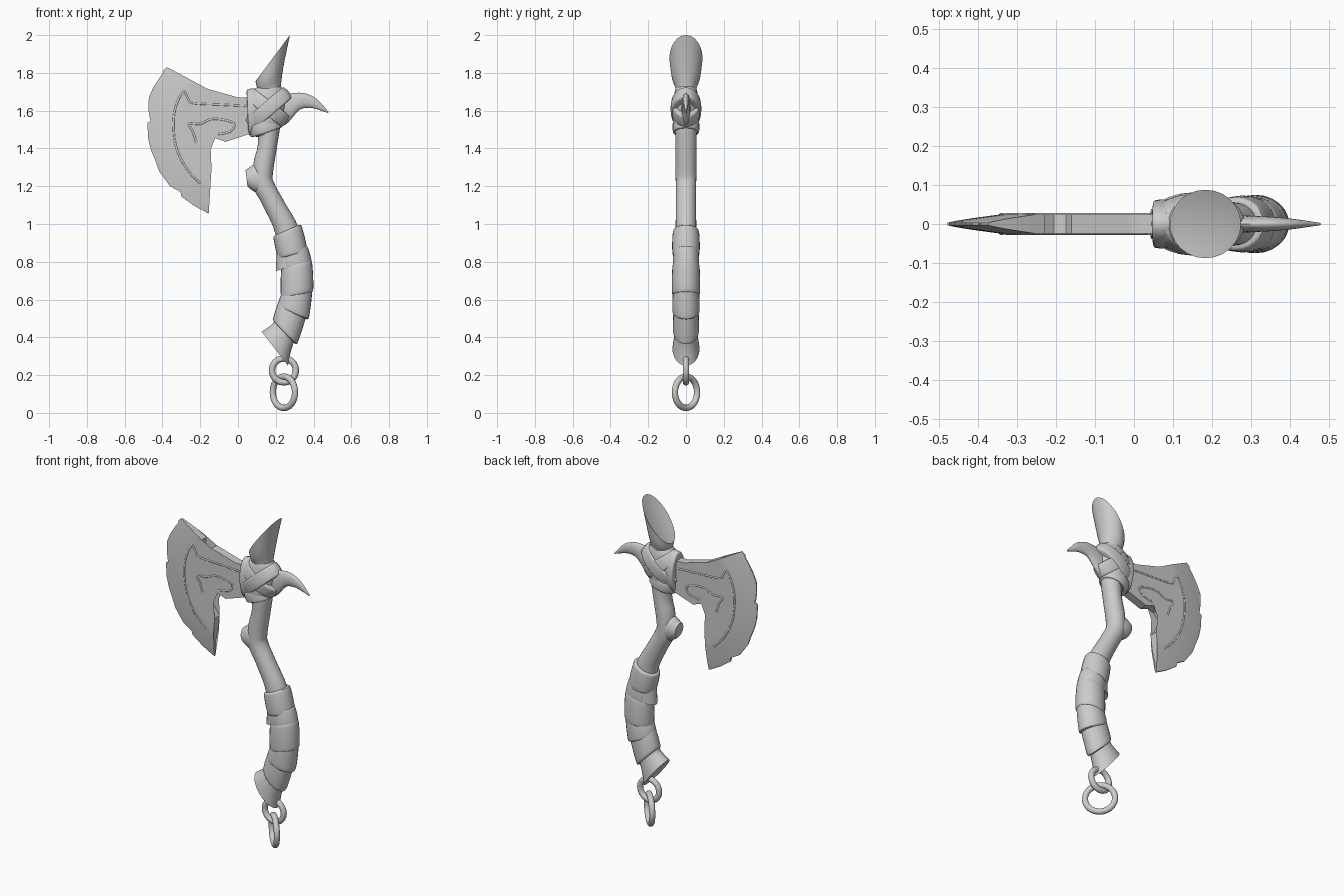
import bpy, bmesh, math
from mathutils import Vector

cube = bpy.data.objects.get("Cube")
if cube:
    bpy.data.objects.remove(cube)

grey = bpy.data.materials.new("plain_grey")
grey.use_nodes = True
grey.diffuse_color = (0.6, 0.6, 0.6, 1)
grey.node_tree.nodes["Principled BSDF"].inputs["Base Color"].default_value = (0.6, 0.6, 0.6, 1)


def finish(obj, angle=40):
    obj.data.materials.append(grey)
    bpy.ops.object.select_all(action='DESELECT')
    obj.select_set(True)
    bpy.context.view_layer.objects.active = obj
    bpy.ops.object.shade_smooth_by_angle(angle=math.radians(angle))
    return obj


def from_bmesh(name, bm, angle=40):
    bmesh.ops.recalc_face_normals(bm, faces=bm.faces[:])
    mesh = bpy.data.meshes.new(name)
    bm.to_mesh(mesh)
    bm.free()
    obj = bpy.data.objects.new(name, mesh)
    bpy.context.collection.objects.link(obj)
    return finish(obj, angle)


def catmull(rows, steps):
    """Smoothly interpolate rows of numbers."""
    out = []
    for i in range(len(rows) - 1):
        p = [Vector(rows[max(0, min(len(rows) - 1, i + k))]) for k in (-1, 0, 1, 2)]
        for s in range(steps):
            t = s / steps
            out.append(0.5 * (2 * p[1] + (p[2] - p[0]) * t
                              + (2 * p[0] - 5 * p[1] + 4 * p[2] - p[3]) * t * t
                              + (3 * p[1] - p[0] - 3 * p[2] + p[3]) * t ** 3))
    return out + [Vector(rows[-1])]


def loft(name, rows, steps=4, sides=24, dish=0):
    """Skin elliptical rings; each row is x1, z1, x2, z2 of the ring's ends and its half depth."""
    bm = bmesh.new()
    rows = catmull([tuple(r) for r in rows], steps)
    if dish:
        # sink the cut face at the last ring towards the ring before it
        x1, z1, x2, z2, d = rows[-1]
        sx, sz = (Vector((z2 - z1, x1 - x2)).normalized() * dish)
        mx, mz = (x1 + x2) / 2 + sx, (z1 + z2) / 2 + sz
        for k in (0.88, 0.5):
            rows.append(Vector((mx + (x1 - mx) * k, mz + (z1 - mz) * k,
                                mx + (x2 - mx) * k, mz + (z2 - mz) * k, d * k)))
    rings = []
    for x1, z1, x2, z2, d in rows:
        ring = []
        for k in range(sides):
            a = math.tau * k / sides
            u = 0.5 - 0.5 * math.cos(a)
            ring.append(bm.verts.new((x1 + (x2 - x1) * u, d * math.sin(a), z1 + (z2 - z1) * u)))
        rings.append(ring)
    for a, b in zip(rings, rings[1:]):
        for k in range(sides):
            n = (k + 1) % sides
            bm.faces.new((a[k], a[n], b[n], b[k]))
    bm.faces.new(rings[0])
    bm.faces.new(rings[-1])
    return from_bmesh(name, bm)


def scaled(r, k):
    mx, mz = (r[0] + r[2]) / 2, (r[1] + r[3]) / 2
    return (mx + (r[0] - mx) * k, mz + (r[1] - mz) * k,
            mx + (r[2] - mx) * k, mz + (r[3] - mz) * k, r[4] * k)


def band(name, a, b):
    """A wrapped strip between two rings, with rounded lips."""
    mix = lambda t: tuple(p + (q - p) * t for p, q in zip(a, b))
    loft(name, [scaled(a, 0.84), scaled(mix(0.03), 0.96), mix(0.15), scaled(mix(0.5), 1.02),
                mix(0.85), scaled(mix(0.97), 0.96), scaled(b, 0.84)], steps=2)


def strap(name, p, q, depth, width):
    """A tilted loop around the head, seen edge-on as a stripe from p to q."""
    n = Vector((p[1] - q[1], q[0] - p[0])).normalized() * width / 2
    ring = lambda s: (p[0] + n.x * s, p[1] + n.y * s, q[0] + n.x * s, q[1] + n.y * s, depth)
    band(name, ring(-1), ring(1))


# Shaft: lower, bent part and upper part with the slanted, dished top
loft("shaft", [(0.20, 0.75, 0.35, 0.80, 0.055), (0.20, 0.94, 0.32, 0.98, 0.055),
               (0.125, 1.11, 0.25, 1.11, 0.053), (0.085, 1.19, 0.19, 1.22, 0.054),
               (0.082, 1.32, 0.185, 1.27, 0.055), (0.105, 1.42, 0.205, 1.40, 0.055),
               (0.105, 1.55, 0.225, 1.54, 0.058), (0.11, 1.68, 0.225, 1.70, 0.05),
               (0.10, 1.725, 0.24, 1.83, 0.075), (0.092, 1.755, 0.275, 2.0, 0.088)], dish=0.02)
loft("shaft_knob", [(0.14, 1.32, 0.15, 1.15, 0.05), (0.085, 1.315, 0.10, 1.165, 0.05),
                    (0.055, 1.295, 0.065, 1.185, 0.044), (0.04, 1.285, 0.05, 1.20, 0.038)])

# Flared pommel with a slanted cut
loft("pommel", [(0.21, 0.52, 0.33, 0.42, 0.055), (0.185, 0.475, 0.295, 0.37, 0.058),
                (0.155, 0.45, 0.275, 0.305, 0.066), (0.125, 0.43, 0.265, 0.25, 0.072)], dish=-0.012)

# Grip wrapping
grip = [((0.185, 0.935, 0.335, 1.0, 0.07), (0.212, 0.815, 0.37, 0.855, 0.073)),
        ((0.222, 0.845, 0.368, 0.885, 0.066), (0.228, 0.745, 0.393, 0.79, 0.07)),
        ((0.228, 0.77, 0.392, 0.81, 0.072), (0.226, 0.605, 0.40, 0.64, 0.075)),
        ((0.233, 0.64, 0.398, 0.69, 0.068), (0.208, 0.565, 0.375, 0.49, 0.073)),
        ((0.222, 0.61, 0.375, 0.56, 0.064), (0.182, 0.49, 0.312, 0.355, 0.07))]
for i, (a, b) in enumerate(grip):
    band(f"grip_wrap_{i + 1}", a, b)

# Binding around the head
loft("binding_core", [(0.10, 1.46, 0.21, 1.50, 0.058), (0.065, 1.49, 0.225, 1.53, 0.068),
                      (0.06, 1.60, 0.25, 1.61, 0.07), (0.07, 1.69, 0.25, 1.69, 0.062),
                      (0.11, 1.73, 0.225, 1.73, 0.05)])
strap("binding_strap_rising", (0.055, 1.52), (0.265, 1.70), 0.08, 0.075)
strap("binding_strap_falling", (0.06, 1.69), (0.255, 1.54), 0.076, 0.075)
strap("binding_strap_low", (0.06, 1.485), (0.225, 1.54), 0.07, 0.06)
strap("binding_strap_side", (0.085, 1.47), (0.075, 1.715), 0.062, 0.06)

# Curved rear spike
loft("rear_spike", [(0.17, 1.69, 0.17, 1.52, 0.024), (0.255, 1.69, 0.25, 1.525, 0.023),
                    (0.325, 1.695, 0.32, 1.60, 0.02), (0.375, 1.685, 0.365, 1.615, 0.017),
                    (0.425, 1.655, 0.41, 1.61, 0.012), (0.48, 1.592, 0.476, 1.588, 0.003)])

# Chipped blade, thinning towards its round cutting edge
CENTRE, RADIUS, BEVEL = Vector((0.02, 1.523)), 0.5, 0.14
outline = [(0.13, 1.67), (0, 1.67), (-0.07, 1.69), (-0.16, 1.715), (-0.175, 1.685), (-0.205, 1.677),
           (-0.235, 1.70), (-0.23, 1.745), (-0.30, 1.79), (-0.375, 1.83), (-0.395, 1.815),
           (-0.40, 1.775), (-0.415, 1.775), (-0.45, 1.72), (-0.472, 1.67), (-0.475, 1.61),
           (-0.43, 1.565), (-0.48, 1.535), (-0.475, 1.45), (-0.46, 1.39), (-0.435, 1.33),
           (-0.41, 1.32), (-0.418, 1.28), (-0.36, 1.20), (-0.345, 1.225), (-0.335, 1.19),
           (-0.305, 1.17), (-0.30, 1.145), (-0.23, 1.095), (-0.155, 1.055), (-0.162, 1.13),
           (-0.14, 1.295), (-0.17, 1.335), (-0.19, 1.38), (-0.185, 1.415), (-0.16, 1.445),
           (-0.12, 1.455), (-0.065, 1.435), (0.01, 1.46), (0.13, 1.50)]


def half_thickness(x, z):
    d = (RADIUS - (Vector((x, z)) - CENTRE).length) / BEVEL
    return 0.003 + 0.022 * max(0.0, min(1.0, d)) ** 0.8


bm = bmesh.new()
bm.faces.new([bm.verts.new((x, 0, z)) for x, z in outline])
bmesh.ops.triangulate(bm, faces=bm.faces[:])
for i in range(60):
    for co, no in (((-0.5 + i * 0.025, 0, 0), (1, 0, 0)), ((0, 0, 1.0 + i * 0.025), (0, 0, 1))):
        bmesh.ops.bisect_plane(bm, geom=bm.verts[:] + bm.edges[:] + bm.faces[:],
                               plane_co=co, plane_no=no, dist=1e-5)
back = bmesh.ops.extrude_face_region(bm, geom=bm.faces[:], use_keep_orig=True)["geom"]
back = {v for v in back if isinstance(v, bmesh.types.BMVert)}
for v in bm.verts:
    v.co.y = half_thickness(v.co.x, v.co.z) * (1 if v in back else -1)
from_bmesh("blade", bm, 35)

# Raised border and scroll on both blade faces
border = [(0.04, 1.625), (-0.10, 1.632), (-0.24, 1.64), (-0.265, 1.665), (-0.29, 1.70),
          (-0.33, 1.62), (-0.342, 1.52), (-0.325, 1.40), (-0.27, 1.29), (-0.20, 1.215)]
scroll = [(-0.22, 1.43), (-0.24, 1.49), (-0.26, 1.53), (-0.20, 1.53), (-0.14, 1.555),
          (-0.07, 1.55), (-0.02, 1.53), (-0.04, 1.49), (-0.11, 1.475)]
for side, sign in (("front", -1), ("back", 1)):
    for name, path in (("border", border), ("scroll", scroll)):
        curve = bpy.data.curves.new(f"blade_{name}_{side}", 'CURVE')
        curve.dimensions = '3D'
        curve.bevel_depth = 0.006
        curve.bevel_resolution = 2
        pts = catmull(path, 4)
        spline = curve.splines.new('POLY')
        spline.points.add(len(pts) - 1)
        for p, (x, z) in zip(spline.points, pts):
            p.co = (x, sign * (half_thickness(x, z) - 0.003), z, 1)
        obj = bpy.data.objects.new(curve.name, curve)
        bpy.context.collection.objects.link(obj)
        curve.materials.append(grey)

# Two linked rings hanging from the pommel
for name, z, major, turn in (("upper_ring", 0.225, 0.063, 0), ("lower_ring", 0.109, 0.083, -45)):
    bpy.ops.mesh.primitive_torus_add(major_radius=major, minor_radius=0.017, major_segments=40,
                                     minor_segments=12, location=(0.243, 0, z),
                                     rotation=(math.pi / 2, 0, math.radians(turn)))
    ring = bpy.context.object
    ring.name = name
    finish(ring, 60)
